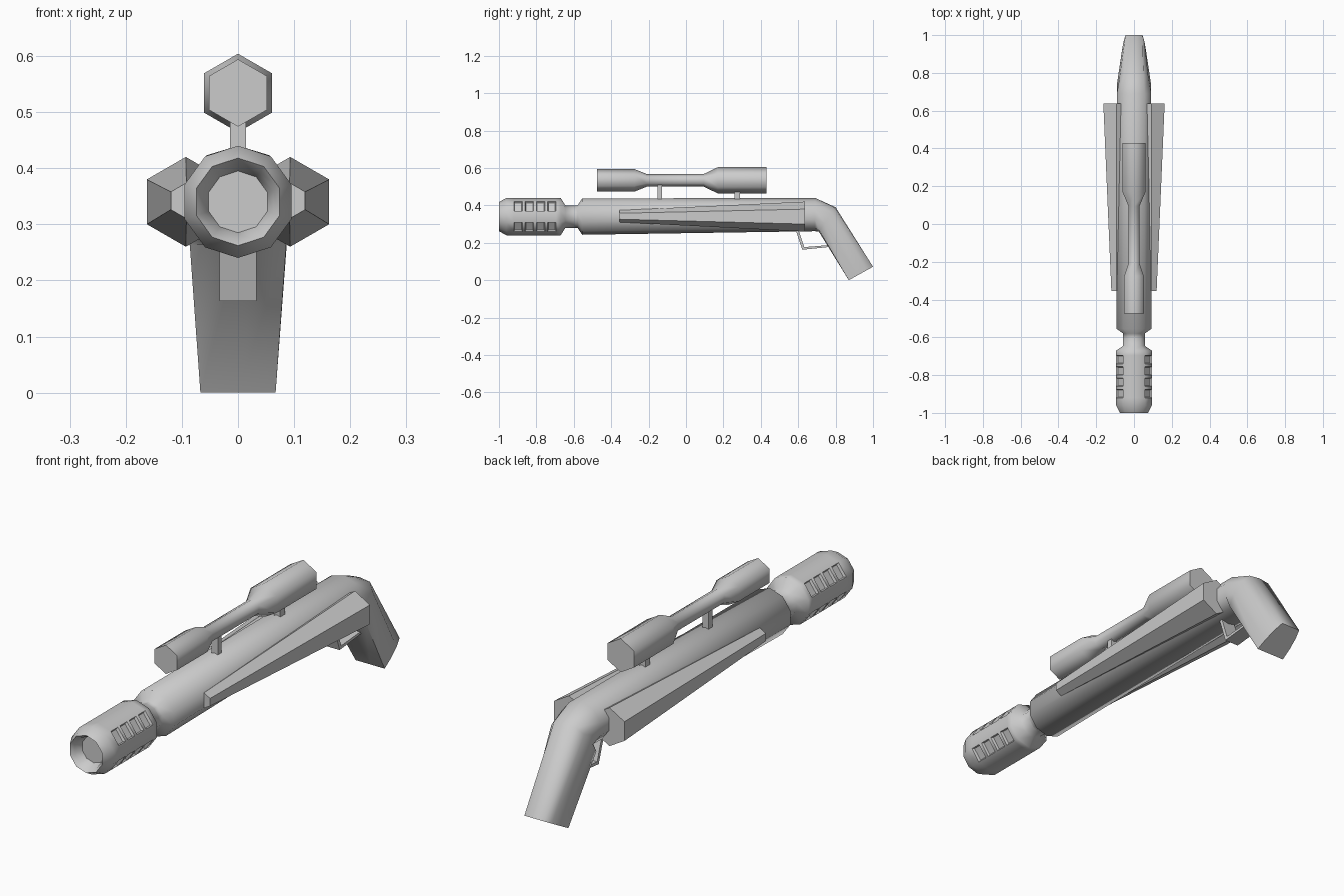
import bpy, bmesh
from math import sin, cos, pi, radians
from mathutils import Vector

if "Cube" in bpy.data.objects:
    bpy.data.objects.remove(bpy.data.objects["Cube"])


def finish(name, bm, angle=62):
    mesh = bpy.data.meshes.new(name)
    bm.to_mesh(mesh)
    bm.free()
    ob = bpy.data.objects.new(name, mesh)
    bpy.context.collection.objects.link(ob)
    bpy.ops.object.select_all(action='DESELECT')
    ob.select_set(True)
    bpy.context.view_layer.objects.active = ob
    bpy.ops.object.shade_smooth_by_angle(angle=radians(angle))
    return ob


def loft(rings):
    """Skin a list of equal-length point loops and cap both ends."""
    bm = bmesh.new()
    vs = [[bm.verts.new(p) for p in r] for r in rings]
    n = len(vs[0])
    for a, b in zip(vs, vs[1:]):
        for i in range(n):
            j = (i + 1) % n
            bm.faces.new((a[i], a[j], b[j], b[i]))
    bm.faces.new(vs[0])
    bm.faces.new(vs[-1])
    bmesh.ops.recalc_face_normals(bm, faces=bm.faces[:])
    return bm


def ring(n, y, r, x=0, z=0.34, rz=None):
    """Regular polygon facing y, with a corner at the top."""
    rz = rz or r
    return [Vector((x + r * sin(2 * pi * i / n), y, z + rz * cos(2 * pi * i / n)))
            for i in range(n)]


def grip_ring(top, bottom, widths, heights):
    """Tilted ten-point section between a back point and a front point (y, z)."""
    pts = [(w, h) for w, h in zip(widths, heights)]
    pts += [(-w, h) for w, h in pts[4:0:-1]]
    t, b = Vector((0, *top)), Vector((0, *bottom))
    return [b.lerp(t, (h + 1) / 2) + Vector((w, 0, 0)) for w, h in pts]


def box(name, x, y0, y1, z0, z1):
    finish(name, loft([[Vector((sx, y, z)) for sx, z in
                        ((-x, z0), (x, z0), (x, z1), (-x, z1))] for y in (y0, y1)]), 30)


# Barrel flowing into the bent grip
rings = [ring(10, -0.60, 0.06), ring(10, -0.58, 0.06), ring(10, -0.555, 0.097),
         ring(10, 0.69, 0.095, z=0.351, rz=0.089),
         grip_ring((0.80, 0.39), (0.71, 0.26),
                   (0, 0.05, 0.076, 0.09, 0.086, 0), (1, 0.93, 0.5, -0.3, -0.93, -1)),
         grip_ring((1.0, 0.072), (0.87, 0.0),
                   (0, 0.045, 0.056, 0.064, 0.067, 0), (1, 1, 0.45, -0.3, -1, -1))]
finish("barrel_and_grip", loft(rings))

# Muzzle with a dished bore and two rows of vents on each side
profile = [(-0.95, 0.055), (-0.985, 0.066), (-1.0, 0.078), (-0.96, 0.1)]
slots = [-0.92 + 0.06 * k for k in range(4)]
for y in slots:
    profile += [(y, 0.1), (y + 0.045, 0.1)]
profile += [(-0.67, 0.1), (-0.645, 0.06), (-0.59, 0.06)]
bm = loft([ring(10, y, r) for y, r in profile])
vents = []
for f in bm.faces:
    c = f.calc_center_median()
    if any(abs(c.y - y - 0.0225) < 0.005 for y in slots) and 0.065 < abs(c.x) < 0.085:
        vents.append(f)
bmesh.ops.inset_individual(bm, faces=vents, thickness=0.006, depth=-0.01)
finish("muzzle", bm)

# Tapered six-sided side tanks
for s, side in ((1, "right"), (-1, "left")):
    finish(side + "_side_tank", loft([ring(6, -0.355, 0.032, s * 0.092, 0.342),
                                      ring(6, 0.637, 0.08, s * 0.093, 0.34)]), 40)

# Six-sided scope and its two posts
scope = [(-0.475, 0.06), (-0.275, 0.06), (-0.21, 0.034),
         (0.095, 0.034), (0.17, 0.07), (0.43, 0.07)]
finish("scope", loft([ring(6, y, r, z=0.534) for y, r in scope]))
box("front_scope_post", 0.014, -0.153, -0.127, 0.42, 0.52)
box("rear_scope_post", 0.014, 0.258, 0.288, 0.42, 0.49)

# Trigger guard: a bent flat strip
strip = [((0.583, 0.28), (0.598, 0.28)), ((0.622, 0.163), (0.632, 0.177)),
         ((0.77, 0.178), (0.77, 0.188))]
finish("trigger_guard", loft([[Vector((-0.033, *a)), Vector((0.033, *a)),
                               Vector((0.033, *b)), Vector((-0.033, *b))]
                              for a, b in strip]), 30)
